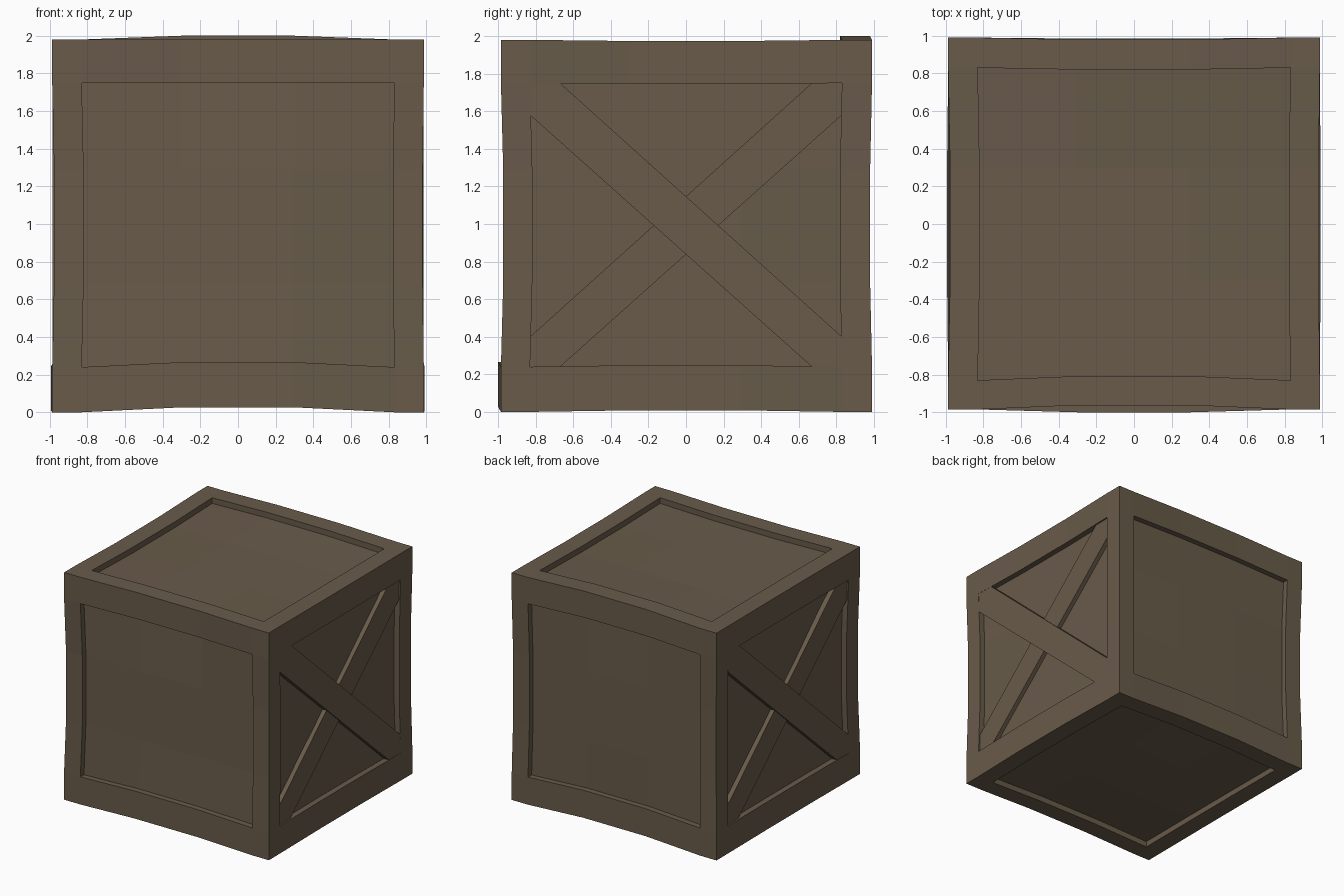
import bpy
import bmesh
from mathutils import Vector

old = bpy.data.objects.get("Cube")
if old:
    bpy.data.objects.remove(old, do_unlink=True)

# One weathered wood colour for everything
WOOD = (0.138, 0.104, 0.068, 1)
wood = bpy.data.materials.new("weathered wood")
wood.use_nodes = True
wood.diffuse_color = WOOD
wood.node_tree.nodes["Principled BSDF"].inputs["Base Color"].default_value = WOOD

# Plank lines on each axis: outer edge, window edge, two bend points, and back
LINES = [
    [-0.987, -0.83, -0.3, 0.3, 0.83, 0.987],
    [-0.985, -0.83, -0.3, 0.3, 0.83, 0.99],
    [0, 0.24, 0.69, 1.29, 1.75, 1.98],
]
RECESS = 0.05

# How far the middle of each rail bows; the key gives its side, 0 = along the rail
BOW = {
    (0, -1, -1): (0, -0.015, 0.026),
    (0, 1, -1): (0, -0.005, 0.026),
    (0, -1, 1): (0, 0.022, 0),
    (0, 1, 1): (0, -0.01, 0.02),
    (-1, 0, 1): (0.01, 0, -0.006),
    (1, 0, 1): (-0.006, 0, -0.006),
    (-1, 0, -1): (-0.006, 0, 0.008),
    (1, 0, -1): (0.004, 0, 0.008),
    (-1, -1, 0): (0.01, 0.012, 0),
    (1, -1, 0): (-0.006, 0.012, 0),
    (-1, 1, 0): (0.01, -0.01, 0),
    (1, 1, 0): (-0.006, -0.01, 0),
}


def finish(bm, name):
    """Clean the mesh and make it a flat-shaded wooden object."""
    bmesh.ops.remove_doubles(bm, verts=bm.verts, dist=0.0001)
    mesh = bpy.data.meshes.new(name)
    bm.to_mesh(mesh)
    bm.free()
    mesh.materials.append(wood)
    obj = bpy.data.objects.new(name, mesh)
    bpy.context.collection.objects.link(obj)
    return obj


def point(axis, sign, u, v, depth=0):
    """Warped point on one crate side, by plank line numbers u and v."""
    level = [0, 0, 0]
    level[axis] = 5 if sign > 0 else 0
    level[(axis + 1) % 3] = u
    level[(axis + 2) % 3] = v
    p = Vector([LINES[a][level[a]] for a in range(3)])
    p[axis] -= sign * depth
    side = tuple(-1 if n < 2 else 1 if n > 3 else 0 for n in level)
    return p + Vector(BOW.get(side, (0, 0, 0)))


def add_quad(bm, points, outward):
    face = bm.faces.new([bm.verts.new(p) for p in points])
    face.normal_update()
    if face.normal.dot(outward) < 0:
        face.normal_flip()


# Frame with window walls, and recessed panels
frame, panels = bmesh.new(), bmesh.new()
for axis in range(3):
    for sign in (-1, 1):
        out = Vector([sign if a == axis else 0 for a in range(3)])
        for u in range(5):
            for v in range(5):
                window = 0 < u < 4 and 0 < v < 4
                corners = [(u, v), (u + 1, v), (u + 1, v + 1), (u, v + 1)]
                depth = RECESS if window else 0
                add_quad(panels if window else frame,
                         [point(axis, sign, *c, depth) for c in corners], out)
        # Walls around the window, facing its middle
        for edge in (1, 4):
            for n in range(1, 4):
                for ends in ([(edge, n), (edge, n + 1)], [(n, edge), (n + 1, edge)]):
                    a, b = [point(axis, sign, *e) for e in ends]
                    c, d = [point(axis, sign, *e, RECESS) for e in reversed(ends)]
                    middle = Vector((0, 0, 0.99)) - (a + b) / 2
                    middle[axis] = 0
                    add_quad(frame, (a, b, c, d), middle)
finish(frame, "crate_frame")
finish(panels, "recessed_panels")

# Diagonal brace outline, clipped to the window corners
BRACE = [(-0.83, 1.75), (-0.67, 1.75), (0.83, 0.4),
         (0.83, 0.24), (0.67, 0.24), (-0.83, 1.58)]


def brace(name, side, flip, top):
    """Plank across a side window; flip chooses the other diagonal."""
    bm = bmesh.new()
    verts = [bm.verts.new((side * 0.93, y * side * flip, z)) for y, z in BRACE]
    base = bm.faces.new(verts)
    raised = bmesh.ops.extrude_face_region(bm, geom=[base], use_keep_orig=True)
    for v in raised["geom"]:
        if isinstance(v, bmesh.types.BMVert):
            v.co.x = side * top
    bmesh.ops.recalc_face_normals(bm, faces=bm.faces)
    finish(bm, name)


# Crossed braces on the two sides
for side, label in ((1, "left"), (-1, "right")):
    brace(label + "_upper_brace", side, 1, 0.985)
    brace(label + "_lower_brace", side, -1, 0.974)
